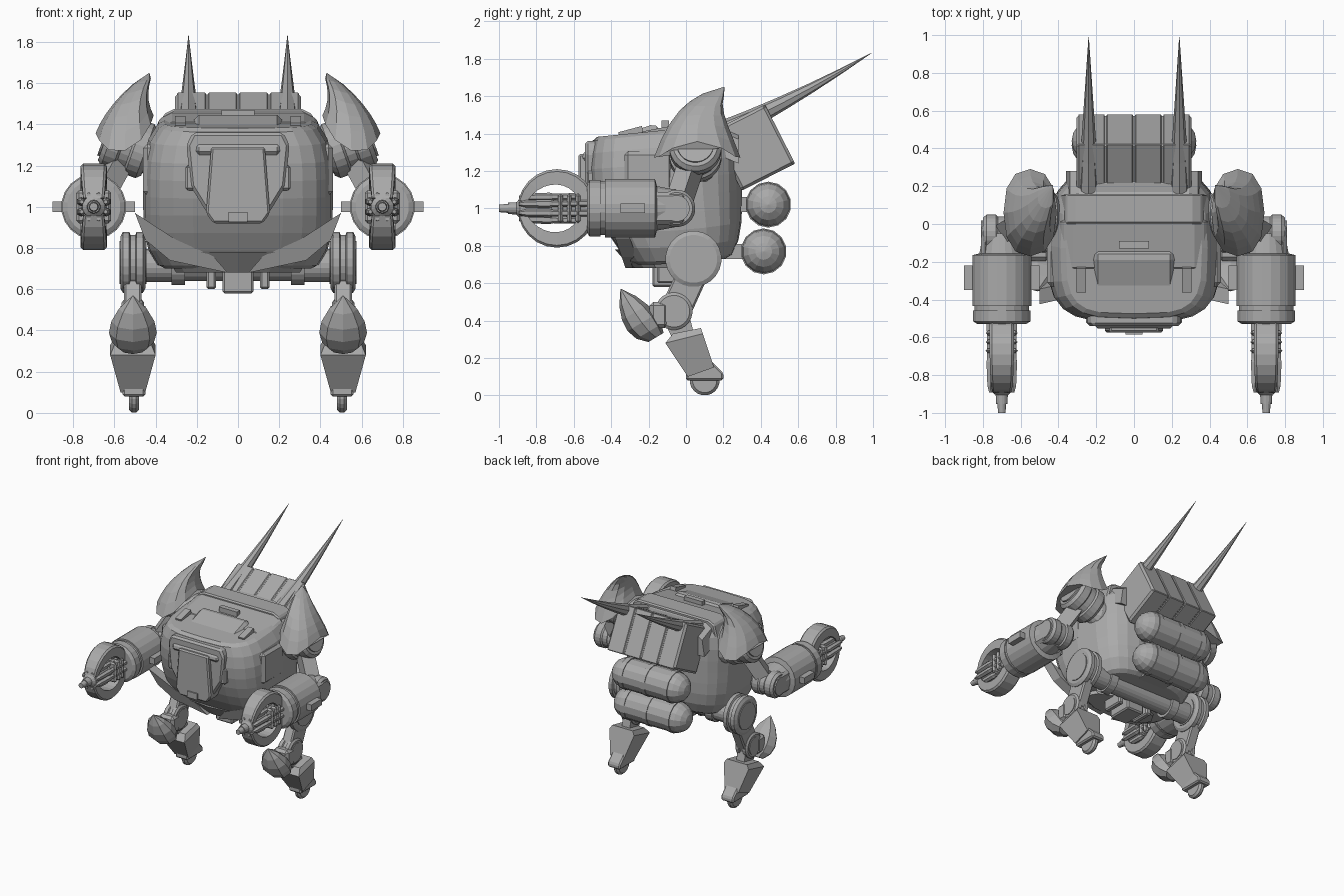
import bpy, bmesh, math
from mathutils import Matrix, Vector

if "Cube" in bpy.data.objects:
    bpy.data.objects.remove(bpy.data.objects["Cube"])

steel = bpy.data.materials.new("steel grey")
steel.use_nodes = True
grey = (.4, .4, .4, 1)
steel.diffuse_color = grey
steel.node_tree.nodes["Principled BSDF"].inputs["Base Color"].default_value = grey


def loft(name, rings, pair=False, bevel=0):
    """Skin equal-length rings, cap both ends, optionally mirror to the other side."""
    bm = bmesh.new()
    rows = [[bm.verts.new(point) for point in ring] for ring in rings]
    for lower, upper in zip(rows, rows[1:]):
        for i in range(len(lower)):
            bm.faces.new((lower[i - 1], lower[i], upper[i], upper[i - 1]))
    bm.faces.new(rows[0])
    bm.faces.new(rows[-1])
    bmesh.ops.remove_doubles(bm, verts=bm.verts, dist=.0005)
    bmesh.ops.recalc_face_normals(bm, faces=bm.faces)
    mesh = bpy.data.meshes.new(name)
    bm.to_mesh(mesh)
    bm.free()
    mesh.materials.append(steel)
    part = bpy.data.objects.new(name, mesh)
    bpy.context.collection.objects.link(part)
    if bevel:
        modifier = part.modifiers.new("bevel", "BEVEL")
        modifier.width, modifier.segments = bevel, 1
    if pair:
        part.modifiers.new("mirror", "MIRROR")


def lathe(name, start, end, profile, sides=20, pair=False):
    """Turn (fraction along, radius) pairs around the line from start to end."""
    start, end = Vector(start), Vector(end)
    turn = (end - start).to_track_quat("Z", "Y")
    angles = [math.tau * (i + .5) / sides for i in range(sides)]
    loft(name, [[start.lerp(end, along) + turn @ Vector((radius * math.cos(a), radius * math.sin(a), 0))
                 for a in angles] for along, radius in profile], pair)


def across(name, centre, length, profile, sides=20, pair=False):
    """Lathe whose axis runs sideways through the centre."""
    half = Vector((length / 2, 0, 0))
    lathe(name, centre - half, centre + half, profile, sides, pair)


def symmetric(profile):
    return profile + [(1 - along, radius) for along, radius in reversed(profile)]


def box(name, centre, size, pair=False, bevel=0, tilt=0):
    """Box tilted about the sideways axis."""
    spin = Matrix.Rotation(math.radians(tilt), 3, "X")
    corners = [(-1, -1), (1, -1), (1, 1), (-1, 1)]
    half = Vector(size) / 2
    loft(name, [[Vector(centre) + spin @ Vector((x * half.x, y * half.y, z * half.z))
                 for x, y in corners] for z in (-1, 1)], pair, bevel)


def slab(name, x, width, profile, pair=False, bevel=0):
    """Side-view outline given thickness across x."""
    loft(name, [[(side, y, z) for y, z in profile]
                for side in (x - width / 2, x + width / 2)], pair, bevel)


def front_plate(name, outline, near, far, pair=False, bevel=0, lean=0, rise=0):
    """Front-view outline given depth along y, leaning with height or rising to the rear."""
    loft(name, [[(x, y + lean * (z - .7), z + lift) for x, z in outline]
                for y, lift in ((near, 0), (far, rise))], pair, bevel)


def both_sides(outline):
    return outline + [(-x, z) for x, z in reversed(outline)]


def rounded(x, y, z, width, depth, sides=12, power=1):
    """Horizontal superellipse ring; a smaller power gives squarer corners."""
    def bend(value):
        return math.copysign(abs(value) ** power, value)
    angles = [math.tau * i / sides for i in range(sides)]
    return [(x + width * bend(math.cos(a)), y + depth * bend(math.sin(a)), z) for a in angles]


def joint(name, centre, direction, radius):
    """Grooved disc with a raised cap on each face."""
    centre, half = Vector(centre), Vector(direction) / 2
    groove = [(0, .85), (.1, 1), (.35, 1), (.4, .9)]
    lathe(name, centre - half, centre + half,
          [(along, k * radius) for along, k in symmetric(groove)], 24, True)
    cap = radius * .7
    lathe(name + "_cap", centre - half * 1.1, centre + half * 1.1, [(0, cap), (1, cap)], 24, True)


# Anchor points on the model's left
hip = Vector((.51, .04, .73))
knee = Vector((.51, -.065, .45))
ankle = Vector((.505, .1, .12))
shoulder = Vector((.535, .05, 1.3))
elbow = Vector((.7, -.05, 1))

# Hull: squarish rings that swell in the middle, narrowing to the rear, roof sloping forward
hull = []
steps = 8
for i in range(steps + 1):
    t = i / steps
    swell = (2 * t - 1) ** 4
    front = -.52 + .4 * (t - .75) ** 2
    back = .3 - .06 * swell
    ring = rounded(0, (front + back) / 2, .7 + .73 * t, .46 - .08 * swell, (back - front) / 2, 24, .55)
    hull.append([(x * (1 - .3 * max(0, y)), y, z + .1 * t * y + .15 * (1 - t) * max(0, y)) for x, y, z in ring])
loft("hull", hull, bevel=.02)
front_plate("roof_band", both_sides([(.31, 1.475), (.36, 1.45), (.39, 1.34)]), 0, .16, bevel=.01)
front_plate("rear_deck", both_sides([(.29, 1.46), (.34, 1.43), (.36, 1.3)]), .14, .28, rise=-.06)
front_plate("roof_plate", both_sides([(.32, 1.41), (.38, 1.38), (.42, 1.28)]), -.24, .02, rise=.05, bevel=.01)
box("roof_handle", (0, -.11, 1.45), (.16, .04, .04))
box("cheek_panel", (.43, -.2, 1.18), (.06, .26, .25), True, .02)

# Front hatch: frame narrowing downward, roof piece, door and latch
front_plate("hatch_frame", both_sides([(.22, 1.36), (.25, 1.3), (.23, 1.1), (.15, .97)]), -.54, -.4, bevel=.015)
slab("hatch_top", 0, .44, [(-.56, 1.24), (-.545, 1.32), (-.19, 1.445), (-.13, 1.44), (-.13, 1.24)], bevel=.03)
front_plate("hatch_door", both_sides([(.13, 1.29), (.155, .97), (.12, .92)]), -.575, -.45, bevel=.01)
box("hatch_latch", (0, -.55, .95), (.09, .07, .05))
box("headlight", (.28, -.29, 1.39), (.05, .13, .07), True, tilt=15)
box("hatch_hinge", (.22, -.48, 1.14), (.07, .1, .12), True, .01)

# Chin: swept tusks, plate and underslung clamps
tusk = [(.5, .97), (.45, .84), (.33, .74), (.05, .68), (.12, .76), (.3, .84)]
front_plate("chin_tusk", tusk, -.33, -.25, True, lean=-.35)
loft("chin_plate", [rounded(0, -.16, .68, .3, .13), rounded(0, -.22, .78, .36, .16)])
box("belly_block", (0, -.08, .64), (.15, .2, .12), bevel=.01)
box("belly_clamp", (.13, -.07, .65), (.045, .17, .1), True, .01)

# Tilted rear pack wrapped by slats
pack = Vector((0, .36, 1.325))
box("pack", pack, (.61, .31, .345), bevel=.01, tilt=27)
slats = 4
for i in range(slats):
    offset = Vector(((i - (slats - 1) / 2) * .15, 0, 0))
    box("pack_slat", pack + offset, (.14, .32, .355), bevel=.005, tilt=27)

# Long back horns, tapering with a slight sag
horn_root, horn_tip = Vector((.24, .2, 1.41)), Vector((.24, .99, 1.83))
horn = []
for i in range(6):
    t = i / 5
    centre = horn_root.lerp(horn_tip, t) - Vector((0, 0, .06 * t * (1 - t)))
    thin = 1 - t * .98
    horn.append([(x, y, z - .9 * (y - centre.y))
                 for x, y, z in rounded(*centre, .055 * thin, .05 * thin, 8)])
loft("horn", horn, True)

# Twin rear tanks with domed ends, bands and mounts
radius, length = .118, .66
dome = [(radius / length * (1 - math.cos(a)), radius * math.sin(a))
        for a in [math.pi / 2 * i / 4 for i in range(5)]]
for tank in (Vector((0, .44, 1.02)), Vector((0, .415, .77))):
    across("tank", tank, length, symmetric(dome), 14)
    for x in (-.2, 0, .2):
        across("tank_band", tank + Vector((x, 0, 0)), .04, [(0, radius + .005), (1, radius + .005)], 14)
    box("tank_mount", tank - Vector((0, .12, 0)), (.24, .24, .08))

# Hip axle, thighs and knees
across("hip_axle", Vector((0, hip.y, .715)), .92,
       symmetric([(0, .08), (.15, .08), (.15, .095), (.22, .095), (.22, .075)]))
joint("hip_joint", hip, (.12, 0, 0), .15)
slab("thigh", hip.x, .085, [(-.04, .68), (.12, .64), (.02, .42), (-.14, .47)], True, .01)
joint("knee_joint", knee, (.11, 0, 0), .1)
box("knee_bracket", knee - Vector((0, .08, .02)), (.13, .1, .14), True, .02)

# Shin box tapering to the ankle, foot and roller
slab("shin_post", knee.x, .07, [(-.12, .4), (.02, .42), (.05, .3), (-.06, .28)], True)
loft("shin", [[(knee.x + side * wide, y, z) for side, (y, z) in ((-1, rear), (1, rear), (1, fore), (-1, fore))]
              for wide, rear, fore in ((.09, (.08, .36), (-.07, .33)), (.11, (.09, .33), (-.11, .28)),
                                       (.06, (.15, .15), (.01, .1)))], True)
slab("foot", ankle.x, .11, [(0, .08), (0, .13), (.13, .19), (.2, .12), (.2, .08)], True, .01)
across("foot_roller", ankle - Vector((0, 0, .04)), .05,
       symmetric([(0, .05), (0, .065), (.3, .08)]), 20, True)

# Knee guard: ridged wedge curving up to a point
guard = []
for i in range(6):
    t = i / 5
    bulge = math.sin(math.pi * (.15 + .85 * t)) ** .8 + .01
    middle = -.16 - .19 * t
    ring = rounded(knee.x, middle, .31 + .26 * t ** 1.3, .115 * bulge, .075 * bulge, 8)
    guard.append([(x, y, z + .6 * (y - middle)) for x, y, z in ring])
loft("knee_guard", guard, True)

# Shoulders: socket ball, tilted joint and crested armour whose rim dips front and rear
across("shoulder_ball", Vector((.43, .06, 1.23)), .12, [(0, .11), (.5, .1), (.85, .06), (1, 0)], 14, True)
joint("shoulder_joint", shoulder, (.21, 0, .075), .14)
crest = []
for i in range(7):
    t = i / 6
    taper = math.sqrt(1 - t) * (1 - .3 * t) + .005
    middle = .06 + .145 * t ** 3
    ring = rounded(.55 - .12 * t * t, middle, 1.4 + .25 * t, .14 * taper, .23 * taper * (1 - .2 * t), 12, .85)
    crest.append([(x, y, z - .3 * (x - ring[3][0]) - 2.4 * (1 - t) * (y - middle) ** 2) for x, y, z in ring])
loft("shoulder_armour", crest, True)

# Arms: beam, elbow in a fork, drum forearm with tabs
lathe("upper_arm", shoulder, elbow, [(0, .075), (1, .075)], 4, True)
joint("elbow_joint", elbow, (.2, 0, 0), .1)
for side in (-.09, .09):
    box("elbow_fork", elbow + Vector((side, -.04, 0)), (.04, .18, .17), True, .03)
    box("forearm_tab", elbow + Vector((side * 1.9, -.235, 0)), (.06, .13, .05), True)
wrist = Vector((elbow.x, -.53, elbow.z))
lathe("forearm", elbow, wrist,
      [(0, .1), (.22, .12), (.24, .158), (.8, .158), (.8, .145), (.85, .145), (.85, .153), (.97, .153), (1, .13)],
      20, True)

# Cannon with rods and collars
muzzle = Vector((wrist.x, -1, wrist.z))
lathe("cannon", wrist, muzzle,
      [(0, .05), (.4, .05), (.4, .065), (.76, .055), (.8, .033), (.9, .03), (.9, .024), (1, .02)], 14, True)
for i in range(8):
    angle = math.tau * (i + .5) / 8
    offset = Vector((math.cos(angle), 0, math.sin(angle))) * .07
    lathe("cannon_rod", wrist + offset, wrist.lerp(muzzle, .77) + offset * .9,
          [(0, .018), (.5, .018), (.55, .023), (.9, .02), (1, .01)], 6, True)
for along in (.1, .2, .3):
    box("cannon_collar", wrist.lerp(muzzle, along), (.17, .025, .16), True, .015)

# Curved claw guards above and below the cannon, thinning toward the tip
section = [(-1, 0), (1, 0), (1, .85), (.8, 1), (-.8, 1), (-1, .85)]
for name, side in (("upper_claw", 1), ("lower_claw", -1)):
    claw = []
    for i in range(11):
        t = i / 10
        angle = math.radians(12 + 156 * t)
        width, inner = .065 - .015 * t ** 4, .125 + .04 * t ** 4
        reach = [(x * width, inner + (.21 - inner) * out) for x, out in section]
        claw.append([(wrist.x + x, -.69 + r * math.cos(angle), wrist.z + side * r * math.sin(angle))
                     for x, r in reach])
    loft(name, claw, True)
